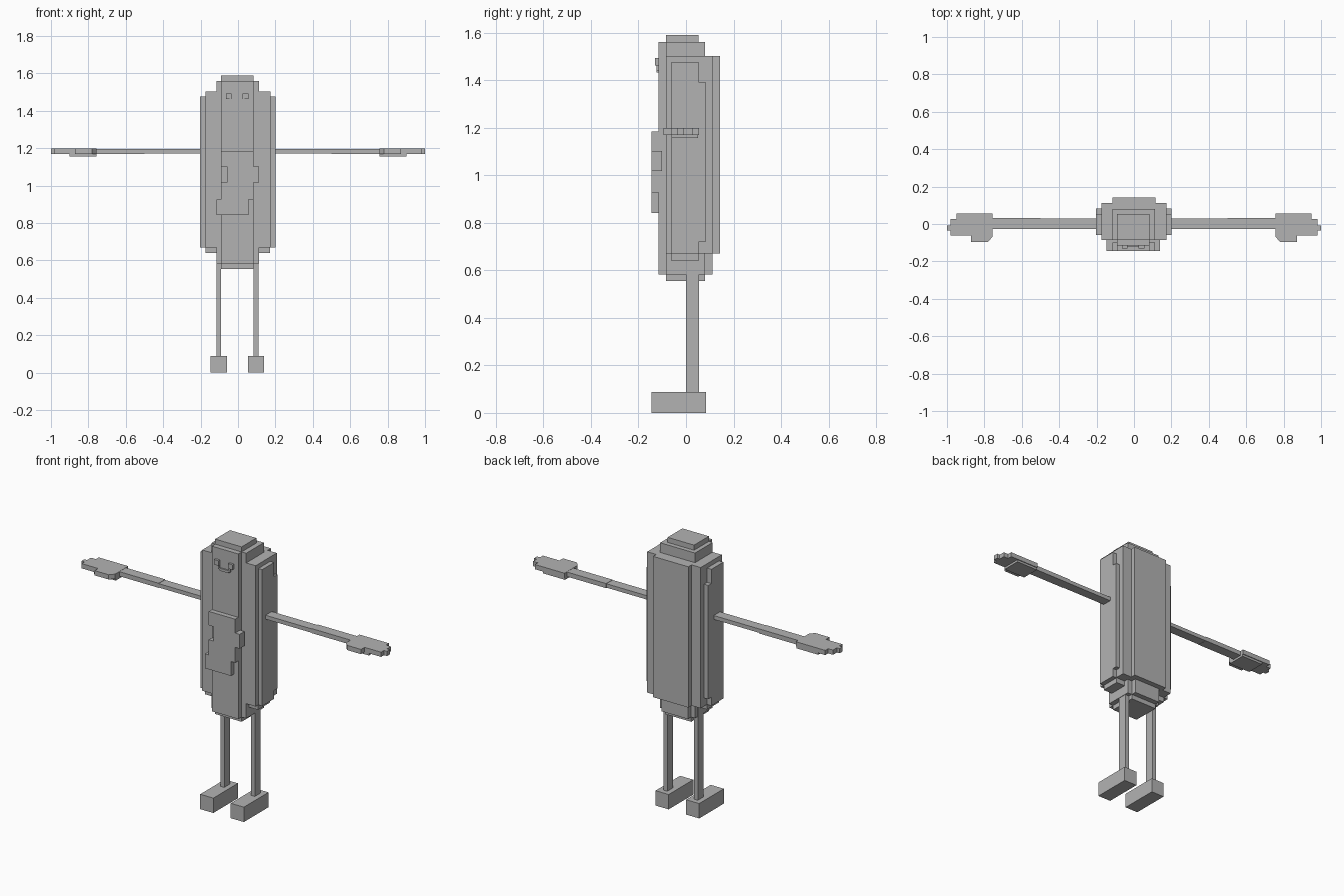
import bpy, bmesh

grey = bpy.data.materials.new("mid grey")
grey.diffuse_color = (0.45, 0.45, 0.45, 1)


def finish(name, bm):
    bmesh.ops.recalc_face_normals(bm, faces=bm.faces[:])
    me = bpy.data.meshes.new(name)
    bm.to_mesh(me)
    bm.free()
    me.materials.append(grey)
    ob = bpy.data.objects.new(name, me)
    bpy.context.collection.objects.link(ob)
    return ob


def boxes(name, specs):
    """Each spec is x0, x1, y0, y1, z0, z1."""
    bm = bmesh.new()
    for x0, x1, y0, y1, z0, z1 in specs:
        for v in bmesh.ops.create_cube(bm, size=1)["verts"]:
            v.co = (x1 if v.co.x > 0 else x0,
                    y1 if v.co.y > 0 else y0,
                    z1 if v.co.z > 0 else z0)
    return finish(name, bm)


def slab(name, outline, axis, lo, hi):
    """Extrude a flat outline along z or y."""
    bm = bmesh.new()
    place = (lambda a, b, t: (a, b, t)) if axis == "z" else (lambda a, b, t: (a, t, b))
    face = bm.faces.new([bm.verts.new(place(a, b, lo)) for a, b in outline])
    new = bmesh.ops.extrude_face_region(bm, geom=[face])["geom"]
    for v in new:
        if isinstance(v, bmesh.types.BMVert):
            v.co[2 if axis == "z" else 1] = hi
    return finish(name, bm)


# Stepped torso, rounded off in layers
boxes("torso_core", [(-0.175, 0.175, -0.085, 0.113, 0.67, 1.503)])
boxes("torso_back", [(-0.115, 0.115, 0.0, 0.143, 0.67, 1.503)])
boxes("torso_column", [(-0.115, 0.113, -0.085, 0.08, 0.583, 1.56)])
boxes("torso_front", [(-0.09, 0.083, -0.116, 0.0, 0.583, 1.56)])
boxes("torso_lower_back", [(-0.09, 0.083, 0.0, 0.111, 0.583, 0.8)])
boxes("head_cap", [(-0.09, 0.083, -0.085, 0.053, 1.5, 1.59)])
boxes("torso_bottom", [(-0.09, 0.083, -0.085, 0.08, 0.555, 0.7)])
boxes("torso_underside", [(-0.175, 0.172, -0.06, 0.053, 0.64, 0.8)])
boxes("side_panels", [(-0.203, 0.2, -0.06, 0.053, 0.67, 1.477),
                      (-0.203, 0.2, 0.0, 0.082, 0.72, 1.393)])

# Face
boxes("eyes", [(-0.065, -0.035, -0.13, -0.11, 1.463, 1.493),
               (0.025, 0.055, -0.13, -0.11, 1.463, 1.493)])
boxes("mouth", [(-0.035, 0.025, -0.124, -0.11, 1.433, 1.448),
                (-0.045, -0.035, -0.124, -0.11, 1.44, 1.463),
                (0.025, 0.035, -0.124, -0.11, 1.44, 1.463)])

# Jagged plate on the belly
slab("belly_plate", [(-0.09, 1.185), (0.083, 1.185), (0.083, 1.103), (0.112, 1.103),
                     (0.112, 1.018), (0.083, 1.018), (0.083, 0.927), (0.055, 0.927),
                     (0.055, 0.842), (-0.116, 0.842), (-0.116, 0.927), (-0.09, 0.927),
                     (-0.09, 1.018), (-0.06, 1.018), (-0.06, 1.103), (-0.09, 1.103)],
     "y", -0.145, -0.1)

# Arms, hands and legs on both sides
hand = [(0.757, 0.055), (0.95, 0.055), (0.95, 0.028), (0.982, 0.028), (0.982, -0.008),
        (1.0, -0.008), (1.0, -0.035), (0.98, -0.035), (0.98, -0.062), (0.872, -0.062),
        (0.872, -0.095), (0.78, -0.095), (0.757, -0.068)]
for side, s in (("left", -1), ("right", 1)):
    def span(a, b):
        return sorted((s * a, s * b))

    boxes(side + "_arm", [(*span(0.15, 0.52), -0.028, 0.03, 1.172, 1.195),
                          (*span(0.5, 0.78), -0.028, 0.033, 1.17, 1.197)])
    slab(side + "_hand", [(s * x, y) for x, y in hand], "z", 1.17, 1.198)
    boxes(side + "_palm", [(*span(0.757, 0.9), -0.062, 0.05, 1.157, 1.18)])
    c = s * 0.1 - 0.003
    boxes(side + "_leg", [(c - 0.013, c + 0.013, 0.0, 0.055, 0.08, 0.65)])
    boxes(side + "_foot", [(c - 0.043, c + 0.043, -0.145, 0.085, 0.0, 0.088)])
